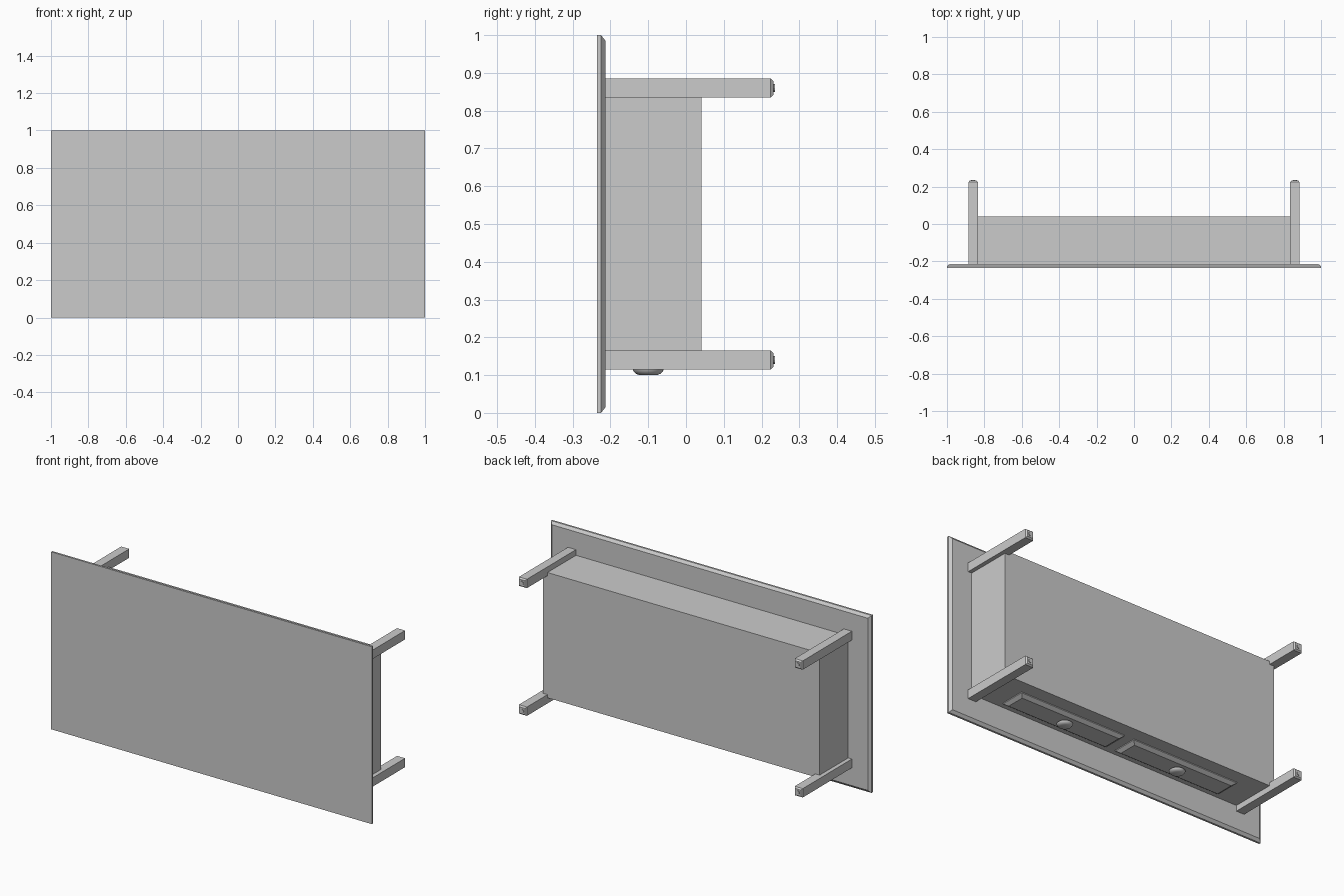
import bpy, bmesh
from math import cos, sin, pi

if "Cube" in bpy.data.objects:
    bpy.data.objects.remove(bpy.data.objects["Cube"])


def make_object(name, bm):
    bmesh.ops.recalc_face_normals(bm, faces=bm.faces[:])
    me = bpy.data.meshes.new(name)
    bm.to_mesh(me)
    bm.free()
    ob = bpy.data.objects.new(name, me)
    bpy.context.collection.objects.link(ob)
    return ob


def loft(name, rings, smooth=False):
    """Skin closed rings of equal point count and cap both ends."""
    bm = bmesh.new()
    vs = [[bm.verts.new(p) for p in r] for r in rings]
    n = len(vs[0])
    for a, b in zip(vs, vs[1:]):
        for i in range(n):
            j = (i + 1) % n
            bm.faces.new((a[i], a[j], b[j], b[i]))
    bm.faces.new(vs[0][::-1])
    bm.faces.new(vs[-1])
    ob = make_object(name, bm)
    if smooth:
        bpy.ops.object.select_all(action='DESELECT')
        bpy.context.view_layer.objects.active = ob
        ob.select_set(True)
        bpy.ops.object.shade_smooth_by_angle(angle=0.6)
    return ob


def rect_y(cx, cz, hx, hz, y):
    return [(cx + a * hx, y, cz + b * hz) for a, b in ((-1, -1), (1, -1), (1, 1), (-1, 1))]


def rect_z(cx, cy, hx, hy, z):
    return [(cx + a * hx, cy + b * hy, z) for a, b in ((-1, -1), (1, -1), (1, 1), (-1, 1))]


def circle_y(cx, cz, r, y, n=12):
    return [(cx + r * cos(2 * pi * i / n), y, cz + r * sin(2 * pi * i / n)) for i in range(n)]


def circle_z(cx, cy, r, z, n=24):
    return [(cx + r * cos(2 * pi * i / n), cy + r * sin(2 * pi * i / n), z) for i in range(n)]


# Table top, tipped on its side, with a chamfered underside edge
loft("table_top", [rect_y(0, .5, 1, .5, -.236), rect_y(0, .5, 1, .5, -.225),
                   rect_y(0, .5, .985, .485, -.213)])

# Closed box under the top
loft("apron_box", [rect_y(0, .5, .862, .353, -.213), rect_y(0, .5, .862, .353, .041)])

# Four square legs with chamfered ends and small round glides
for sx, xn in ((-1, "left"), (1, "right")):
    for sz, zn in ((-1, "lower"), (1, "upper")):
        x, z = sx * .86, .5 + sz * .36
        loft(f"leg_{zn}_{xn}", [rect_y(x, z, .025, .025, -.213), rect_y(x, z, .025, .025, .224),
                                rect_y(x, z, .018, .018, .232)])
        loft(f"glide_{zn}_{xn}", [circle_y(x, z, .011, .230), circle_y(x, z, .011, .236)])

# Two raised drawer fronts with turned knobs, facing down
for sx, xn in ((-1, "left"), (1, "right")):
    x, y = sx * .36, -.10
    loft(f"drawer_front_{xn}", [rect_z(x, y - .008, .33, .072, .148),
                                rect_z(x, y - .008, .33, .072, .142),
                                rect_z(x, y - .008, .31, .052, .128)])
    profile = [(.018, .130), (.018, .122), (.036, .119), (.041, .115),
               (.039, .110), (.033, .104), (.024, .100)]
    loft(f"drawer_knob_{xn}", [circle_z(x, y, r, z) for r, z in profile], smooth=True)
